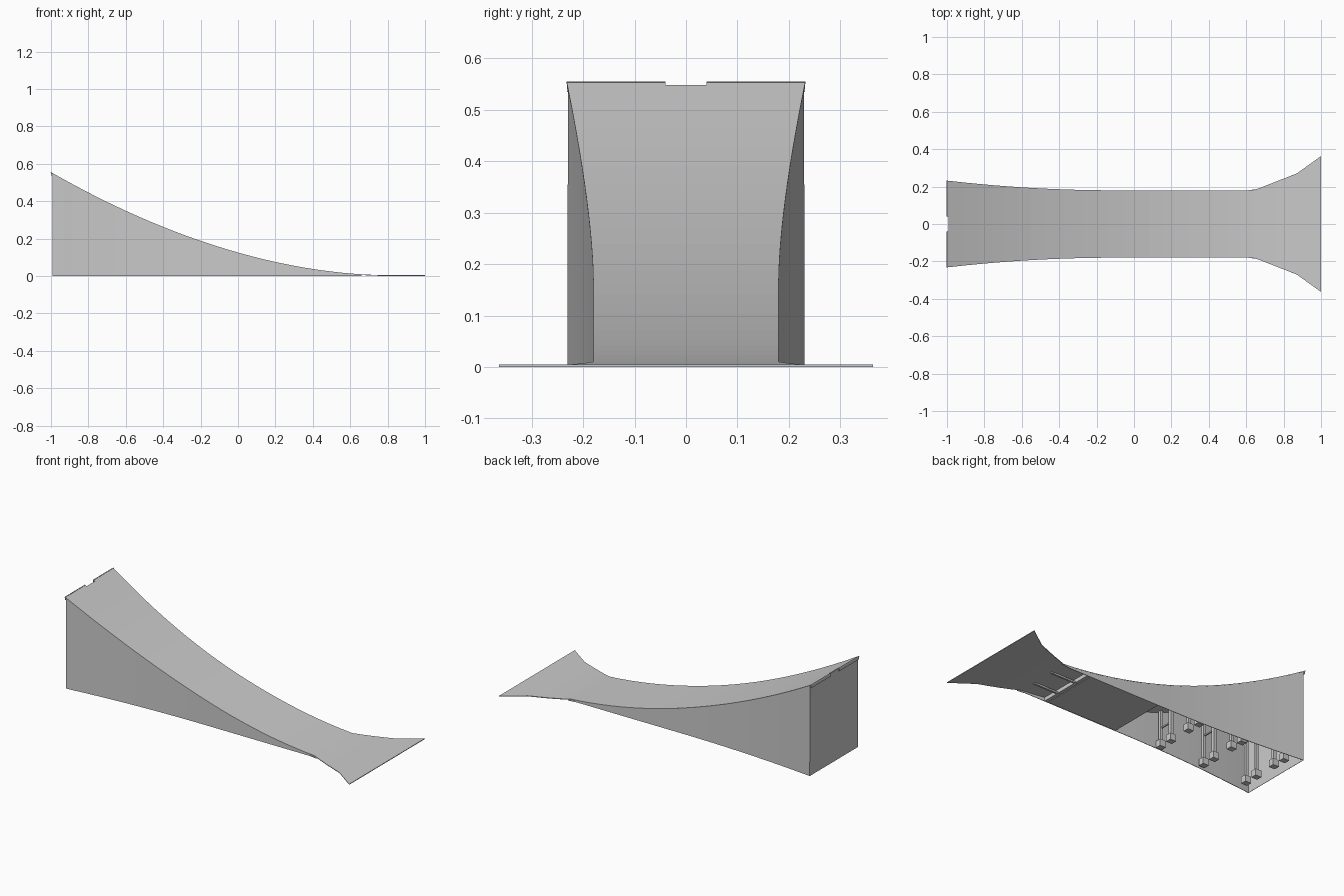
import bpy

if "Cube" in bpy.data.objects:
    bpy.data.objects.remove(bpy.data.objects["Cube"])

T = 0.005  # sheet thickness


def height(x):
    t = max(0.0, (0.8 - x) / 1.8)
    return 0.0045 + 0.5505 * t ** 1.87


def width(x):
    if x < -0.1:
        return 0.18 + 0.052 * ((-0.1 - x) / 0.9) ** 2
    if x <= 0.64:
        return 0.18
    if x <= 0.87:
        return 0.18 + 0.09 * (x - 0.64) / 0.23
    return 0.27 + 0.093 * (x - 0.87) / 0.13


def make(name, verts, faces, thick=0.0, offset=-1):
    me = bpy.data.meshes.new(name)
    me.from_pydata(verts, [], faces)
    me.update()
    ob = bpy.data.objects.new(name, me)
    bpy.context.collection.objects.link(ob)
    if thick:
        m = ob.modifiers.new("thickness", 'SOLIDIFY')
        m.thickness = thick
        m.offset = offset
    return ob


def box(name, x0, x1, y0, y1, z0, z1):
    v = [(x, y, z) for x in (x0, x1) for y in (y0, y1) for z in (z0, z1)]
    f = [(0, 1, 3, 2), (4, 6, 7, 5), (0, 4, 5, 1), (2, 3, 7, 6), (0, 2, 6, 4), (1, 5, 7, 3)]
    return make(name, v, f)


# curved deck with flared landing and a notch in the top edge
xs = [-1, -0.988] + [-0.9 + 0.07 * i for i in range(22)] + [0.64, 0.69, 0.75, 0.8, 0.87, 1.0]
verts, faces = [], []
for i, x in enumerate(xs):
    w = width(x)
    for y in (-w, -0.04, 0.04, w):
        verts.append((x, y, height(x)))
    if i:
        for c in range(3):
            if i == 1 and c == 1:
                continue
            a, b = (i - 1) * 4 + c, i * 4 + c
            faces.append((a, b, b + 1, a + 1))
make("deck", verts, faces, 0.004)

# folded lip along the top edge, either side of the notch
for s in (-1, 1):
    y0, y1 = sorted((s * 0.04, s * 0.231))
    box("top_lip", -1.0, -0.996, y0, y1, 0.535, 0.554)

# side walls and back wall as one bent sheet
wx = [-0.99 + 0.055 * i for i in range(31)]
path = [(x, -width(x) + 0.002) for x in reversed(wx)] + [(x, width(x) - 0.002) for x in wx]
verts, faces = [], []
for i, (x, y) in enumerate(path):
    verts += [(x, y, 0.0), (x, y, height(x) - 0.003)]
    if i:
        a = 2 * i
        faces.append((a - 2, a - 1, a + 1, a))
make("skirt_walls", verts, faces, 0.003, 0)

# support posts on block feet, four across in three rows
for x in (-0.32, -0.62, -0.915):
    for y in (-0.158, -0.073, 0.073, 0.158):
        box("foot", x - 0.02, x + 0.02, y - 0.018, y + 0.018, 0.0, 0.04)
        box("post", x - 0.009, x + 0.009, y - 0.009, y + 0.009, 0.04, height(x) - 0.008)
    for s in (-1, 1):
        y0, y1 = sorted((s * 0.073, s * 0.158))
        z = height(x) * 0.5
        box("post_brace", x - 0.004, x + 0.004, y0, y1, z, z + 0.008)

# base plate under the low part of the ramp
box("base_plate", -0.02, 0.45, -0.177, 0.177, 0.002, 0.006)

# ribs under the lower deck
box("cross_rib", 0.455, 0.475, -0.177, 0.177, 0.001, 0.025)
for y in (-0.073, 0.073):
    box("long_rib", 0.45, 0.64, y - 0.006, y + 0.006, 0.0, 0.01)
